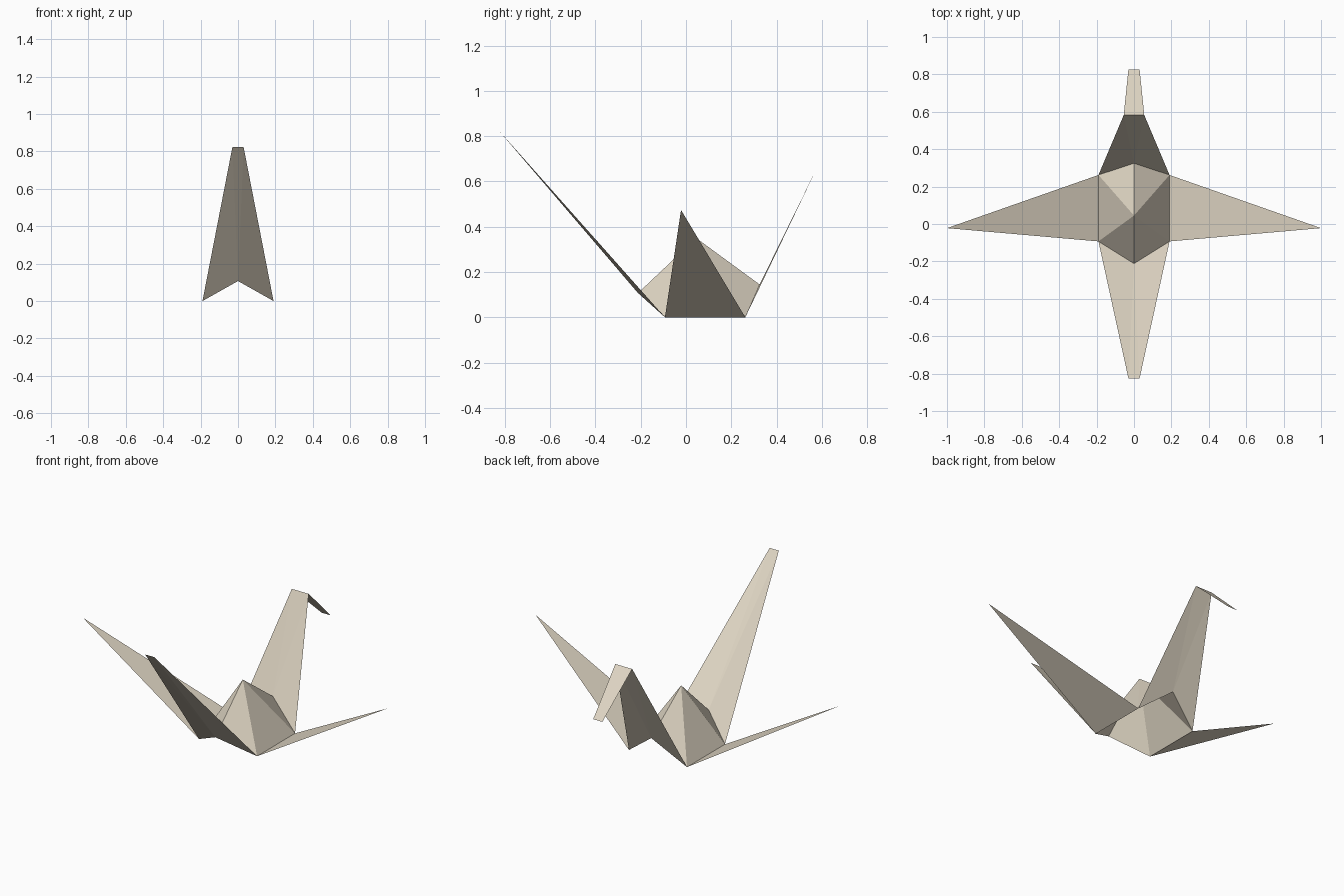
import bpy
import bmesh
from mathutils import Vector

cube = bpy.data.objects.get("Cube")
if cube:
    bpy.data.objects.remove(cube, do_unlink=True)

# Cream paper
paper = bpy.data.materials.new("cream_paper")
paper.use_nodes = True
colour = (0.74, 0.67, 0.55, 1.0)
paper.diffuse_color = colour
bsdf = paper.node_tree.nodes["Principled BSDF"]
bsdf.inputs["Base Color"].default_value = colour
bsdf.inputs["Roughness"].default_value = 0.9


def mirror(p):
    return Vector((-p.x, p.y, p.z))


def sheet(name, panels):
    """Join flat paper panels into one sheet, every panel facing up."""
    bm = bmesh.new()
    for panel in panels:
        bm.faces.new([bm.verts.new(p) for p in panel])
    bmesh.ops.remove_doubles(bm, verts=bm.verts, dist=0.0001)
    bm.normal_update()
    for face in bm.faces:
        if face.normal.z < 0:
            face.normal_flip()
    mesh = bpy.data.meshes.new(name)
    bm.to_mesh(mesh)
    bm.free()
    mesh.materials.append(paper)
    obj = bpy.data.objects.new(name, mesh)
    bpy.context.collection.objects.link(obj)
    return obj


def both_sides(panels):
    return panels + [[mirror(p) for p in panel] for panel in panels]


# Fold points; paired points are given on the left side
apex = Vector((0, 0.045, 0.35))
front_fold = Vector((0, -0.212, 0.107))
back_fold = Vector((0, 0.325, 0.145))
front_corner = Vector((0.19, -0.093, 0))
back_corner = Vector((0.19, 0.262, 0))
wing_tip = Vector((1.0, -0.022, 0.474))
tail_tip = Vector((0.03, -0.825, 0.823))
neck_top = Vector((0.055, 0.582, 0.667))
beak_tip = Vector((0.03, 0.825, 0.44))

# Faceted body, hollow and open underneath
sheet("body", both_sides([
    [front_corner, back_corner, apex],
    [front_fold, front_corner, apex],
    [back_corner, back_fold, apex],
]))

# Wings
wing = [front_corner, wing_tip, back_corner]
sheet("left_wing", [wing])
sheet("right_wing", [[mirror(p) for p in wing]])


# Tail and neck: a middle panel with a narrow fold down each side
def spike(name, fold, corner, tip):
    sheet(name, [[fold, tip, mirror(tip)]] + both_sides([[fold, corner, tip]]))


spike("tail", front_fold, front_corner, tail_tip)
spike("neck", back_fold, back_corner, neck_top)

# Head folded down from the neck
sheet("head", [[neck_top, beak_tip, mirror(beak_tip), mirror(neck_top)]])
